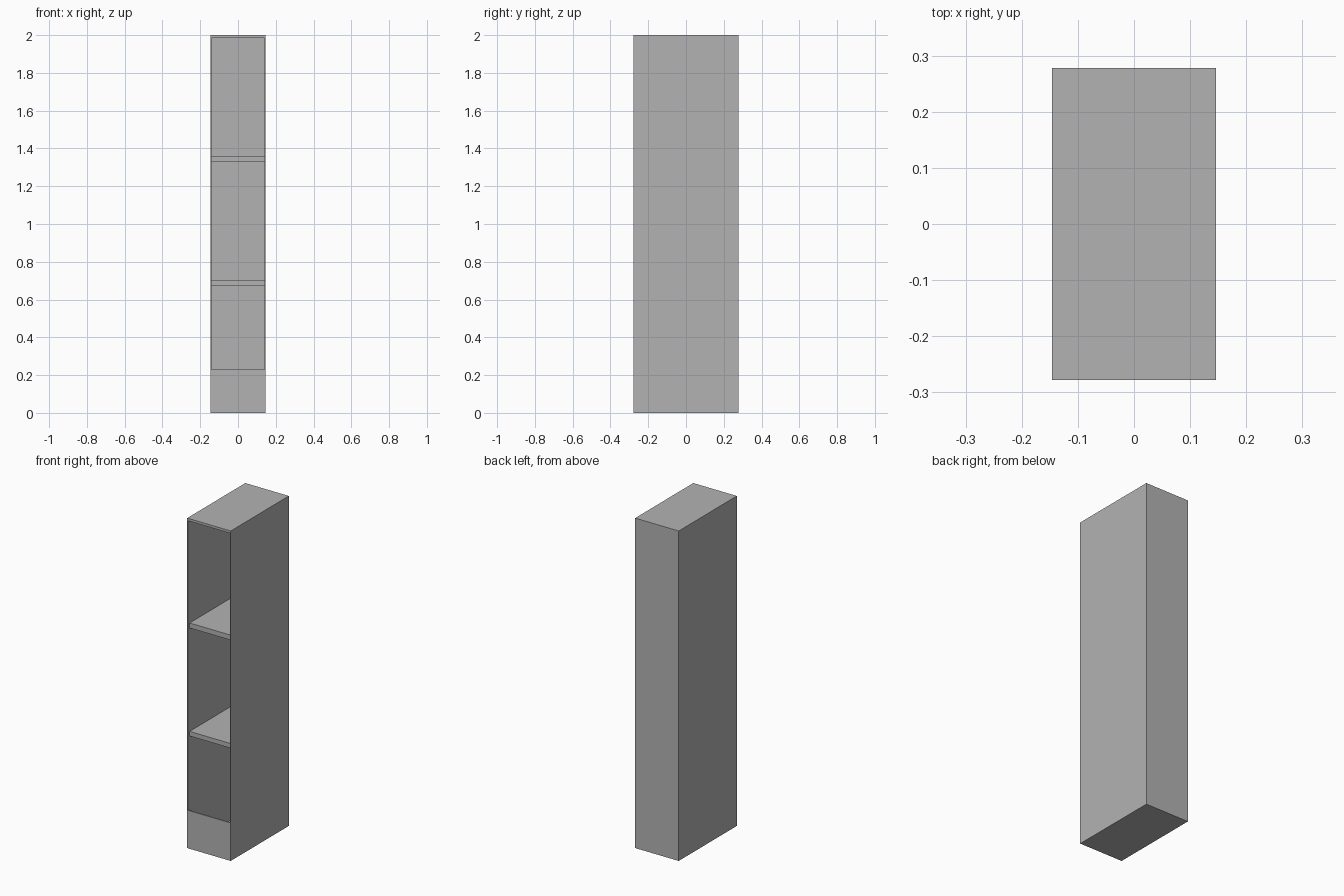
import bpy

if "Cube" in bpy.data.objects:
    bpy.data.objects.remove(bpy.data.objects["Cube"])

# Overall size and board thicknesses
W, D, H = 0.292, 0.556, 2.0
SIDE, TOP, FRONT, BASE = 0.006, 0.015, 0.008, 0.015
X, Y = W / 2, D / 2

grey = bpy.data.materials.new("plain_grey")
grey.diffuse_color = (0.45, 0.45, 0.45, 1)
grey.use_nodes = True
grey.node_tree.nodes["Principled BSDF"].inputs["Base Color"].default_value = grey.diffuse_color


def board(name, x, y, z):
    """Box spanning the given (min, max) ranges."""
    bpy.ops.mesh.primitive_cube_add(size=1, location=[sum(r) / 2 for r in (x, y, z)])
    ob = bpy.context.object
    ob.name = name
    ob.scale = [r[1] - r[0] for r in (x, y, z)]
    bpy.ops.object.transform_apply(location=False, rotation=False, scale=True)
    ob.data.materials.append(grey)
    return ob


inner = (-X + SIDE, X - SIDE)

# Outer case
board("left_side", (-X, -X + SIDE), (-Y, Y), (0, H))
board("right_side", (X - SIDE, X), (-Y, Y), (0, H))
board("top_panel", inner, (-Y, Y), (H - TOP, H))
board("base_panel", inner, (-Y, Y), (0, BASE))
board("back_panel", inner, (Y - SIDE, Y), (BASE, H - TOP))

# Low front panel; the case is open behind it
board("front_panel", inner, (-Y, -Y + FRONT), (BASE, 0.23))

# Shelves, set slightly back from the front edge
for name, z in (("lower_shelf", (0.675, 0.703)), ("upper_shelf", (1.33, 1.36))):
    board(name, inner, (-Y + 0.015, Y - SIDE), z)
